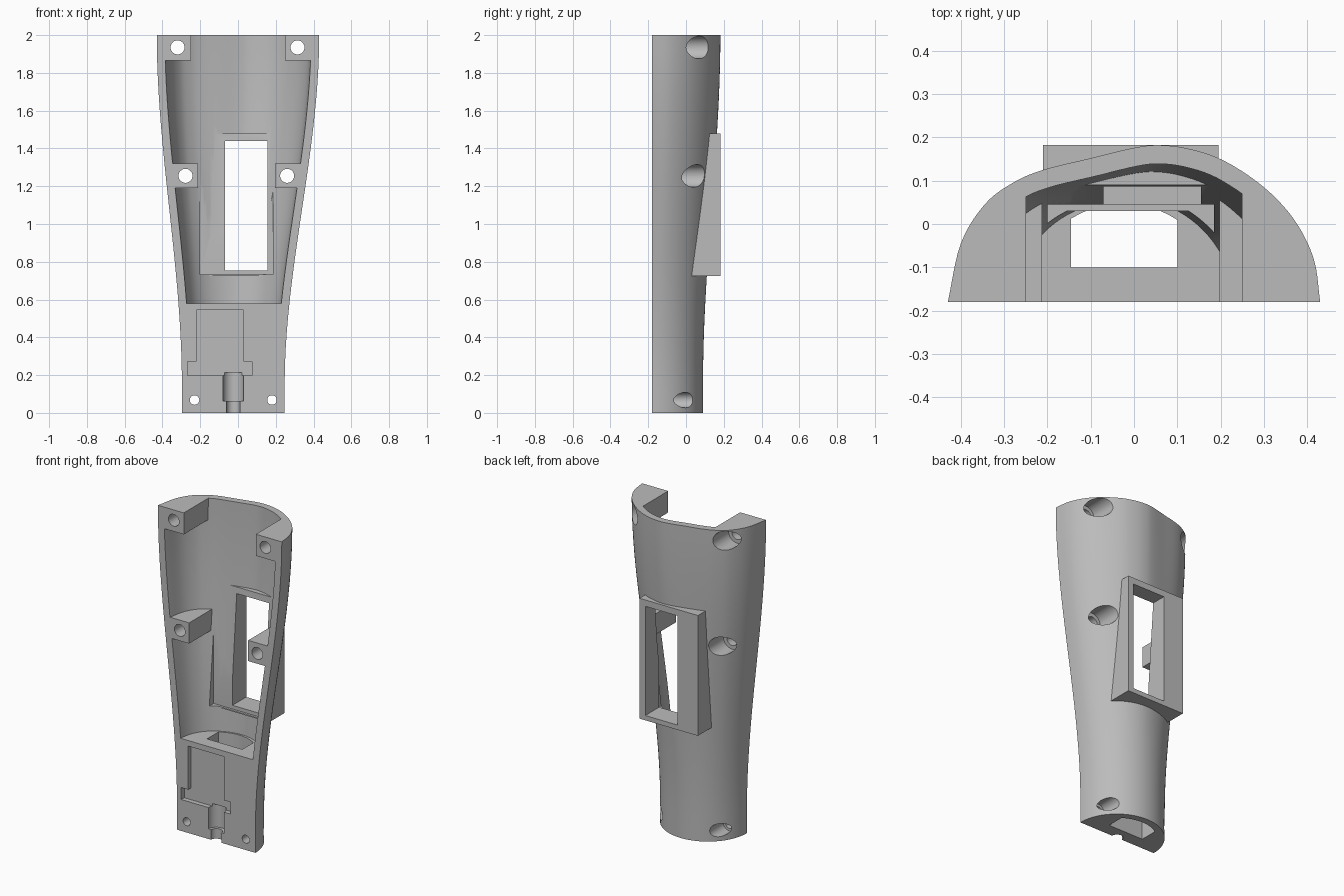
import bpy, bmesh, math
from mathutils import Vector

if "Cube" in bpy.data.objects:
    bpy.data.objects.remove(bpy.data.objects["Cube"])

FRONT = -0.18
WALL = 0.043

grey = bpy.data.materials.new("plain grey")
grey.use_nodes = True
colour = (0.5, 0.5, 0.5, 1)
grey.diffuse_color = colour
grey.node_tree.nodes["Principled BSDF"].inputs["Base Color"].default_value = colour


def stack(name, rings):
    """Closed solid skinned through rings that run anticlockwise about the stacking axis."""
    bm = bmesh.new()
    loops = [[bm.verts.new(p) for p in ring] for ring in rings]
    n = len(loops[0])
    for a, b in zip(loops, loops[1:]):
        for i in range(n):
            j = (i + 1) % n
            bm.faces.new((a[i], a[j], b[j], b[i]))
    bm.faces.new(loops[0][::-1])
    bm.faces.new(loops[-1])
    bm.normal_update()
    bmesh.ops.triangulate(bm, faces=bm.faces[:])
    mesh = bpy.data.meshes.new(name)
    bm.to_mesh(mesh)
    bm.free()
    mesh.materials.append(grey)
    ob = bpy.data.objects.new(name, mesh)
    bpy.context.scene.collection.objects.link(ob)
    return ob


def box(name, x0, x1, y0, y1, z0, z1, y0_top=None):
    """Box whose front face may lean from y0 to y0_top."""
    top = y0 if y0_top is None else y0_top
    return stack(name, [[(x0, y, z), (x1, y, z), (x1, y1, z), (x0, y1, z)]
                        for y, z in ((y0, z0), (top, z1))])


def cylinder(name, x, y, z, r, length, axis):
    """Cylinder starting at the point and running along y or z."""
    circle = [(r * math.cos(i * math.tau / 40), r * math.sin(i * math.tau / 40))
              for i in range(40)]
    if axis == "y":
        return stack(name, [[(x + u, y + d, z + v) for u, v in circle] for d in (length, 0)])
    return stack(name, [[(x + u, y + v, z + d) for u, v in circle] for d in (0, length)])


def combine(target, tool, operation="DIFFERENCE"):
    """Bake a boolean into the target with the first solver that succeeds."""
    before = len(target.data.vertices)
    mod = target.modifiers.new("cut", "BOOLEAN")
    mod.operation = operation
    mod.object = tool
    for solver in ("MANIFOLD", "EXACT", "FLOAT"):
        mod.solver = solver
        bpy.context.view_layer.update()
        graph = bpy.context.evaluated_depsgraph_get()
        baked = bpy.data.meshes.new_from_object(target.evaluated_get(graph))
        if len(baked.polygons) > 0 and len(baked.vertices) != before:
            target.data = baked
            break
    target.modifiers.clear()
    bpy.data.objects.remove(tool)


# Outline of the top end, smoothed through a few points
KEYS = [Vector(p) for p in (
    (0.43, -0.18), (0.415, -0.08), (0.37, 0.01), (0.30, 0.085), (0.21, 0.145),
    (0.13, 0.173), (0.06, 0.182), (0, 0.176), (-0.10, 0.152), (-0.21, 0.125),
    (-0.28, 0.095), (-0.345, 0.045), (-0.40, -0.045), (-0.43, -0.18))]


def smooth_outline(keys, steps=5):
    pts = [2 * keys[0] - keys[1]] + keys + [2 * keys[-1] - keys[-2]]
    out = []
    for a, b, c, d in zip(pts, pts[1:], pts[2:], pts[3:]):
        for k in range(steps):
            t = k / steps
            out.append(0.5 * (2 * b + (c - a) * t + (2 * a - 5 * b + 4 * c - d) * t * t
                              + (3 * b - a - 3 * c + d) * t ** 3))
    return out + [keys[-1]]


TOP = smooth_outline(KEYS)


def section(z, inset=0.0):
    """Half-round base blended into the top outline."""
    t = min(max((z - 0.15) / 1.85, 0), 1)
    t = t * t * (3 - 2 * t)
    pts = []
    for p in TOP:
        a = math.atan2(max(p.y - FRONT, 0), p.x)
        base = Vector((-0.025 + 0.272 * math.cos(a), FRONT + 0.27 * math.sin(a)))
        pts.append(base.lerp(p, t))
    if inset:
        moved = []
        for i, p in enumerate(pts):
            if 0 < i < len(pts) - 1:
                d = (pts[i + 1] - pts[i - 1]).normalized()
            else:
                d = Vector((0, 1 if i == 0 else -1))
            moved.append(p + inset * Vector((-d.y, d.x)))
        # carry the cutter out past the open front
        pts = [Vector((moved[0].x, -0.3))] + moved + [Vector((moved[-1].x, -0.3))]
    return [(p.x, p.y, z) for p in pts]


# Tapered half shell
shell = stack("half_shell", [section(2 * i / 24) for i in range(25)])

# Hollow, leaving the screw blocks standing
levels = [0.58 + 1.42 * i / 18 for i in range(19)]
rings = [section(z, WALL) for z in levels]
rings.append([(x, y, 2.1) for x, y, z in rings[-1]])
hollow = stack("hollow", rings)
for x0, x1, z0, z1 in ((-0.6, -0.25, 1.865, 2.2), (0.25, 0.6, 1.865, 2.2),
                       (-0.6, -0.213, 1.19, 1.32), (0.197, 0.6, 1.19, 1.32)):
    combine(hollow, box("block", x0, x1, -0.5, 0.5, z0, z1))
combine(shell, hollow)

# Window frame standing out of the back, with a leaning inner face
combine(shell, box("window_frame", -0.21, 0.195, 0.03, 0.182, 0.725, 1.48, 0.09), "UNION")
combine(shell, box("frame_pocket", -0.2, 0.185, -0.25, 0.045, 0.732, 1.472, 0.135))
combine(shell, box("window", -0.07, 0.155, -0.1, 0.4, 0.755, 1.44))

# Arched passage through the solid foot
arch = [(0.1, -0.1)]
for i in range(13):
    x = 0.1 - 0.245 * i / 12
    arch.append((x, FRONT + math.sqrt(0.227 ** 2 - (x + 0.025) ** 2)))
arch.append((-0.145, -0.1))
combine(shell, stack("passage", [[(x, y, z) for x, y in arch] for z in (-0.1, 0.7)]))

# Shallow stepped recess and cable groove on the front of the foot
combine(shell, box("recess", -0.22, 0.03, -0.3, -0.15, 0.24, 0.545))
combine(shell, box("recess_step", -0.268, 0.075, -0.3, -0.15, 0.197, 0.272))
combine(shell, cylinder("groove", -0.025, FRONT, 0.063, 0.055, 0.15, "z"))
combine(shell, cylinder("groove_end", -0.025, FRONT, -0.1, 0.036, 0.2, "z"))

# Screw holes with wide sinks from the back
for x, z, r, sink, floor in ((-0.32, 1.935, 0.037, 0.06, -0.05),
                             (0.315, 1.935, 0.037, 0.06, -0.05),
                             (-0.278, 1.255, 0.037, 0.06, -0.06),
                             (0.26, 1.255, 0.037, 0.06, -0.06),
                             (-0.23, 0.068, 0.025, 0.041, -0.1),
                             (0.18, 0.068, 0.025, 0.041, -0.1)):
    combine(shell, cylinder("screw_hole", x, -0.3, z, r, 0.7, "y"))
    combine(shell, cylinder("screw_sink", x, floor, z, sink, 0.5, "y"))

# Smooth curved walls, crisp edges
shell.data.shade_smooth()
shell.data.set_sharp_from_angle(angle=math.radians(30))
